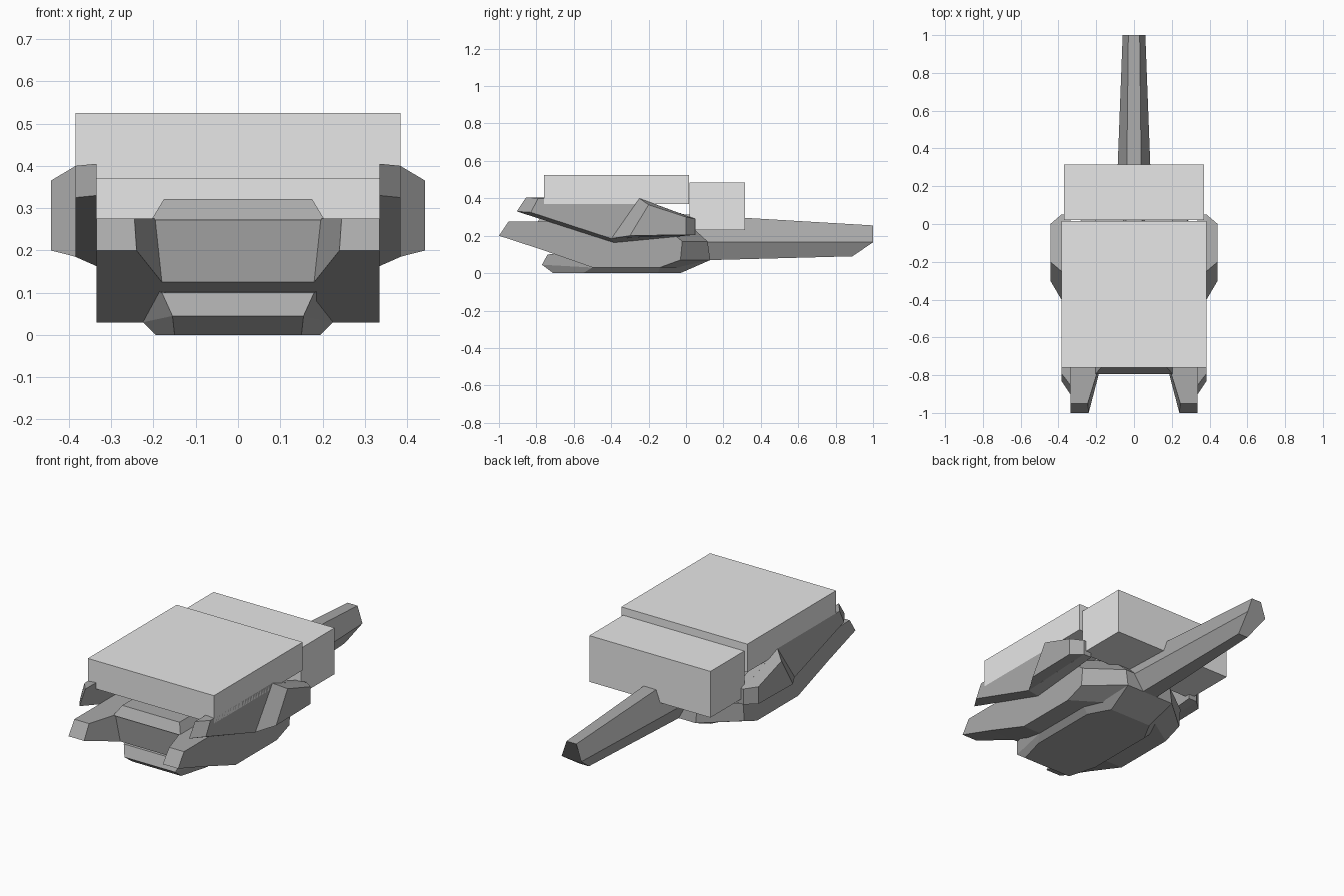
import bpy, bmesh

if "Cube" in bpy.data.objects:
    bpy.data.objects.remove(bpy.data.objects["Cube"])


def material(name, v):
    m = bpy.data.materials.new(name)
    m.diffuse_color = (v, v, v, 1)
    m.use_nodes = True
    m.node_tree.nodes["Principled BSDF"].inputs["Base Color"].default_value = m.diffuse_color
    return m


HULL = material("mid grey", 0.4)
BOX = material("light grey", 0.8)


def loft(name, loops, mat=HULL, mirror=False):
    """Skin a series of equal-length loops, cap both ends, optionally mirror in x."""
    bm = bmesh.new()
    for s in ((1, -1) if mirror else (1,)):
        rings = [[bm.verts.new((x * s, y, z)) for x, y, z in lp] for lp in loops]
        n = len(rings[0])
        for a, b in zip(rings, rings[1:]):
            for i in range(n):
                j = (i + 1) % n
                bm.faces.new((a[i], a[j], b[j], b[i]))
        bm.faces.new(rings[0])
        bm.faces.new(rings[-1])
    bmesh.ops.recalc_face_normals(bm, faces=bm.faces)
    me = bpy.data.meshes.new(name)
    bm.to_mesh(me)
    bm.free()
    me.materials.append(mat)
    ob = bpy.data.objects.new(name, me)
    bpy.context.collection.objects.link(ob)
    return ob


def side(x, pts):
    """Side profile (y, z) placed at x."""
    return [(x, y, z) for y, z in pts]


def sym(pts):
    """Right half of a ring, completed by its mirror image."""
    return pts + [(-x, y, z) for x, y, z in reversed(pts)]


def box(name, x, y0, y1, z0, z1):
    prof = [(y0, z0), (y1, z0), (y1, z1), (y0, z1)]
    return loft(name, [side(-x, prof), side(x, prof)], BOX)


# Large plain boxes on top
box("upper_box", 0.385, -0.76, 0.015, 0.37, 0.525)
box("rear_box", 0.37, 0.02, 0.315, 0.23, 0.485)

# Main hull with chamfered far corners
back = [(-0.79, 0.275), (-0.77, 0.125), (-0.5, 0.03)]
outer = back + [(-0.14, 0.03), (-0.03, 0.07), (-0.02, 0.17), (-0.15, 0.275)]
inner = back + [(-0.02, 0.03), (0.13, 0.07), (0.115, 0.17), (0.0, 0.275)]
loft("main_hull", [side(-0.335, outer), side(-0.15, inner),
                   side(0.15, inner), side(0.335, outer)])

# Two tapered prongs
loft("prongs", [
    [(0.24, -1, 0.2), (0.335, -1, 0.2), (0.335, -0.95, 0.275), (0.245, -0.95, 0.275)],
    [(0.18, -0.77, 0.125), (0.335, -0.77, 0.125),
     (0.335, -0.77, 0.275), (0.19, -0.77, 0.275)]], mirror=True)

# Raised deck below the upper box
loft("deck", [
    sym([(0.205, -0.795, 0.272), (0.205, 0.02, 0.272)]),
    sym([(0.175, -0.76, 0.322), (0.175, -0.03, 0.322)])])

# Boat-shaped belly
loft("belly", [
    sym([(0.15, -0.71, 0), (0.195, -0.55, 0), (0.195, -0.15, 0), (0.13, -0.03, 0)]),
    sym([(0.155, -0.77, 0.045), (0.225, -0.5, 0.03),
         (0.225, -0.14, 0.03), (0.15, 0.13, 0.07)]),
    sym([(0.18, -0.74, 0.1), (0.22, -0.5, 0.12),
         (0.22, -0.14, 0.12), (0.15, 0.115, 0.17)])])

# Long hexagonal boom with a bevelled tip
loft("boom", [
    sym([(0.042, -0.05, 0.317), (0.1, -0.05, 0.165), (0.05, -0.05, 0.065)]),
    sym([(0.03, 1, 0.255), (0.06, 1, 0.165), (0.03, 0.89, 0.09)])])

# Side plates with swept fins
tail = [(-0.25, 0.4), (0.05, 0.29), (0.05, 0.205)]
loft("side_plates", [
    side(0.335, [(-0.905, 0.33), (-0.855, 0.405)] + tail + [(-0.385, 0.163)]),
    side(0.385, [(-0.83, 0.325), (-0.79, 0.4)] + tail + [(-0.4, 0.185)])], mirror=True)

# Chamfered pods on the side plates
loft("side_pods", [
    side(0.384, tail + [(-0.4, 0.185)]),
    side(0.443, [(-0.2, 0.365), (0.0, 0.3), (0.0, 0.205), (-0.3, 0.2)])], mirror=True)
